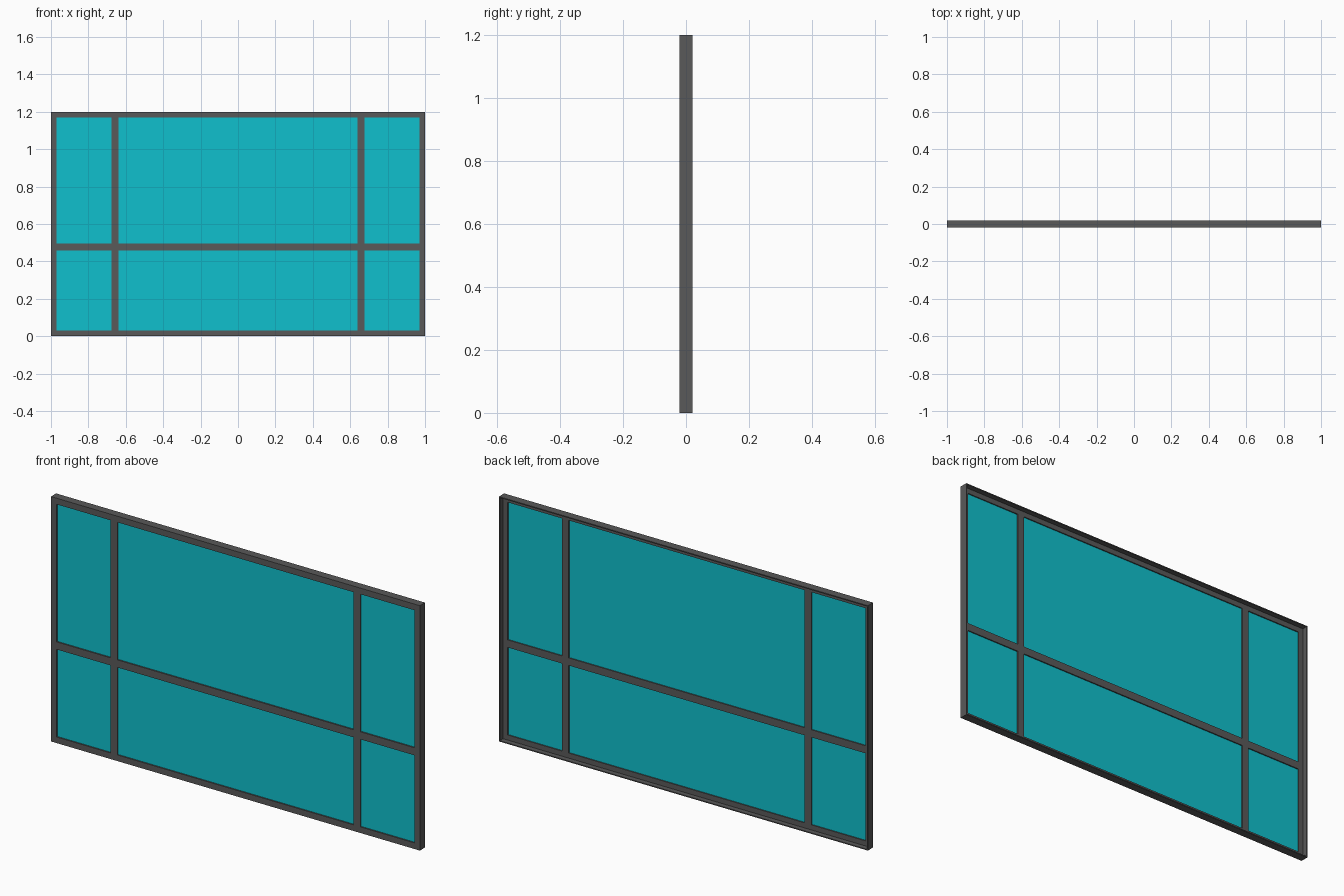
import bpy, bmesh
from mathutils import Vector

if "Cube" in bpy.data.objects:
    bpy.data.objects.remove(bpy.data.objects["Cube"])

XS = [-1, -0.97, -0.677, -0.64, 0.64, 0.677, 0.97, 1]   # bar edges across
ZS = [0, 0.03, 0.459, 0.496, 1.17, 1.2]                 # bar edges up
FRONT, BACK, LATTICE_BACK = -0.02, 0.02, -0.005
RIM = 0.005


def material(name, color):
    mat = bpy.data.materials.new(name)
    mat.diffuse_color = color
    mat.use_nodes = True
    mat.node_tree.nodes["Principled BSDF"].inputs["Base Color"].default_value = mat.diffuse_color
    return mat


def panel(name, xs, zs, y0, y1, keep, mat):
    """Grid of cells in the xz plane, keeping some cells, extruded from y0 to y1."""
    bm = bmesh.new()
    grid = [[bm.verts.new((x, y0, z)) for z in zs] for x in xs]
    for i in range(len(xs) - 1):
        for j in range(len(zs) - 1):
            if keep(i, j):
                bm.faces.new((grid[i][j], grid[i + 1][j],
                              grid[i + 1][j + 1], grid[i][j + 1]))
    bmesh.ops.delete(bm, geom=[v for v in bm.verts if not v.link_faces], context='VERTS')
    ext = bmesh.ops.extrude_face_region(bm, geom=bm.faces[:], use_keep_orig=True)
    moved = [g for g in ext['geom'] if isinstance(g, bmesh.types.BMVert)]
    bmesh.ops.translate(bm, verts=moved, vec=Vector((0, y1 - y0, 0)))
    bmesh.ops.recalc_face_normals(bm, faces=bm.faces[:])
    mesh = bpy.data.meshes.new(name)
    bm.to_mesh(mesh)
    bm.free()
    mesh.materials.append(mat)
    obj = bpy.data.objects.new(name, mesh)
    bpy.context.collection.objects.link(obj)
    return obj


grey = material("frame_grey", (0.1, 0.1, 0.1, 1))
cyan = material("glass_cyan", (0.005, 0.53, 0.61, 1))

# Front lattice: border and glazing bars around six openings
panel("window_bars", XS, ZS, FRONT, LATTICE_BACK,
      lambda i, j: i % 2 == 0 or j % 2 == 0, grey)

# Thin outer rim running back from the lattice, open at the rear
panel("outer_rim", [-1, -1 + RIM, 1 - RIM, 1], [0, RIM, 1.2 - RIM, 1.2],
      LATTICE_BACK, BACK, lambda i, j: (i, j) != (1, 1), grey)

# Glass panes set in the middle of the bars
for i in (1, 3, 5):
    for j in (1, 3):
        panel("glass_pane", XS[i:i + 2], ZS[j:j + 2], -0.0135, -0.0105,
              lambda a, b: True, cyan)
